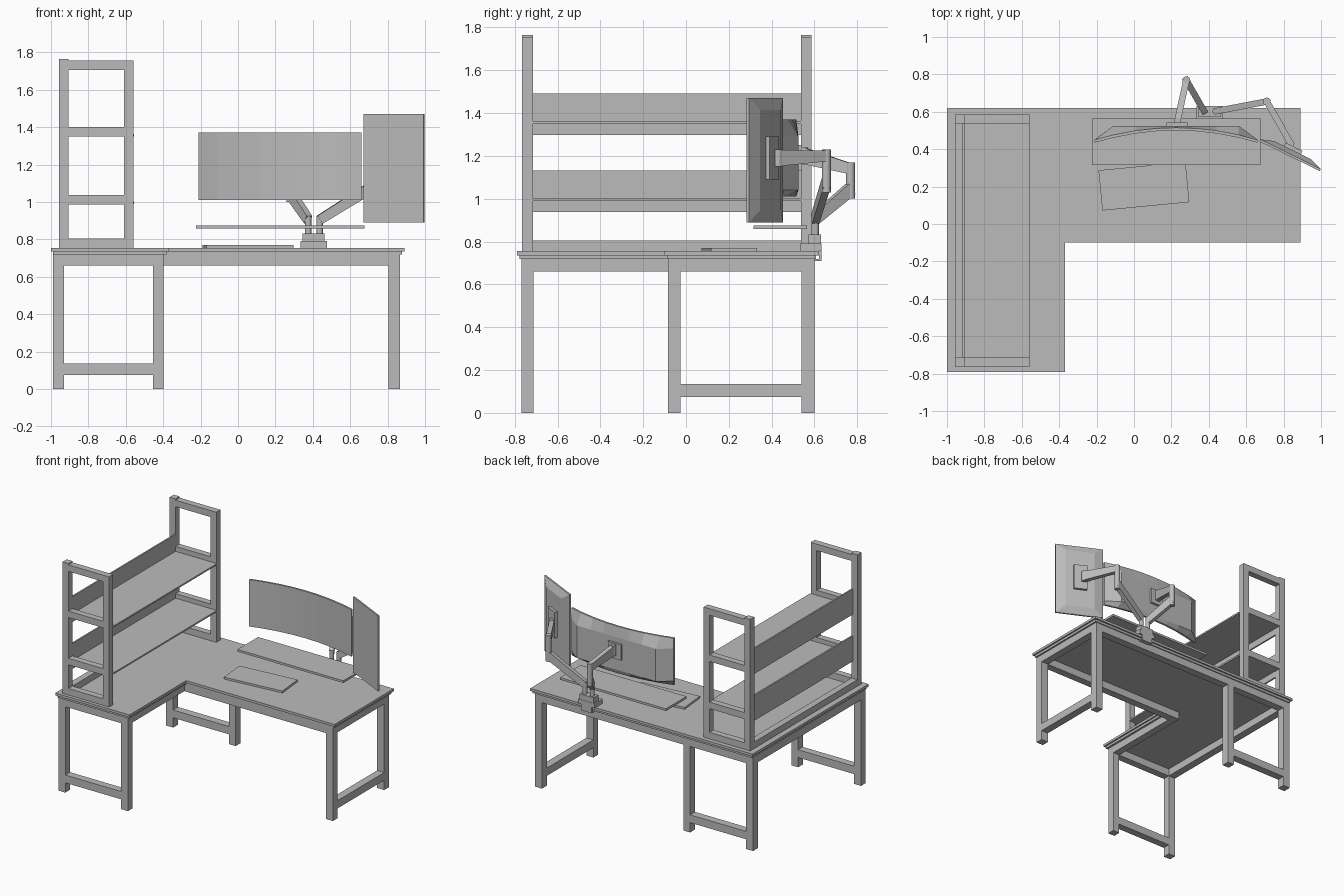
import bpy, bmesh, math
from mathutils import Vector, Matrix

if "Cube" in bpy.data.objects:
    bpy.data.objects.remove(bpy.data.objects["Cube"])

grey = bpy.data.materials.new("plain_grey")
grey.diffuse_color = (0.5, 0.5, 0.5, 1)
grey.use_nodes = True
grey.node_tree.nodes["Principled BSDF"].inputs["Base Color"].default_value = grey.diffuse_color


def finish(name, bm):
    bmesh.ops.recalc_face_normals(bm, faces=bm.faces[:])
    me = bpy.data.meshes.new(name)
    bm.to_mesh(me)
    bm.free()
    me.materials.append(grey)
    ob = bpy.data.objects.new(name, me)
    bpy.context.collection.objects.link(ob)
    return ob


def loft(name, rings):
    """Join rings of points into a capped solid."""
    bm = bmesh.new()
    vs = [[bm.verts.new(p) for p in r] for r in rings]
    n = len(vs[0])
    for a, b in zip(vs, vs[1:]):
        for i in range(n):
            j = (i + 1) % n
            bm.faces.new((a[i], a[j], b[j], b[i]))
    bm.faces.new(vs[0])
    bm.faces.new(vs[-1])
    bmesh.ops.remove_doubles(bm, verts=bm.verts[:], dist=1e-5)
    return finish(name, bm)


def rect_xy(x0, x1, y0, y1, z):
    return [(x0, y0, z), (x1, y0, z), (x1, y1, z), (x0, y1, z)]


def box(name, x0, x1, y0, y1, z0, z1):
    return loft(name, [rect_xy(x0, x1, y0, y1, z0), rect_xy(x0, x1, y0, y1, z1)])


def bar(name, a, b, w, h0, h1):
    """Arm segment between two points, tapering in height."""
    a, b = Vector(a), Vector(b)
    d = b - a
    side = d.cross(Vector((0, 0, 1))).normalized() * w / 2
    up = side.cross(d).normalized()
    return loft(name, [[p - side - up * h / 2, p + side - up * h / 2,
                        p + side + up * h / 2, p - side + up * h / 2]
                       for p, h in ((a, h0), (b, h1))])


def post(name, x, y, z0, z1, r, n=16):
    ob = loft(name, [[(x + r * math.cos(2 * math.pi * i / n),
                       y + r * math.sin(2 * math.pi * i / n), z) for i in range(n)]
                     for z in (z0, z1)])
    for f in ob.data.polygons:
        f.use_smooth = abs(f.normal.z) < 0.5
    return ob


# L-shaped top in two layers
def l_outline(s, z):
    return [(x, y, z) for x, y in (
        (-1 + s, -0.79 + s), (-0.37 - s, -0.79 + s), (-0.37 - s, -0.1 + s),
        (0.89 - s, -0.1 + s), (0.89 - s, 0.62 - s), (-1 + s, 0.62 - s))]


loft("desk_top", [l_outline(0, 0.736), l_outline(0, 0.755)])
loft("desk_under_layer", [l_outline(0.012, 0.718), l_outline(0.012, 0.736)])

# Legs, low crossbars and apron rails
XL, XM, XR = (-0.99, -0.93), (-0.455, -0.398), (0.805, 0.865)
YF, YM, YB = (-0.768, -0.711), (-0.083, -0.025), (0.54, 0.6)
for xs, ys in ((XL, YF), (XM, YF), (XL, YB), (XM, YB), (XR, YM), (XR, YB)):
    box("leg", *xs, *ys, 0, 0.72)
for label, z0, z1 in (("crossbar", 0.075, 0.135), ("apron", 0.66, 0.72)):
    box("front_" + label, XL[1], XM[0], *YF, z0, z1)
    box("back_" + label, XL[1], XM[0], *YB, z0, z1)
    box("right_" + label, *XR, YM[1], YB[0], z0, z1)
box("left_apron", *XL, YF[1], YB[0], 0.66, 0.72)
box("long_back_apron", XM[1], XR[0], *YB, 0.66, 0.72)
box("inner_apron", *XM, YF[1], YM[1], 0.66, 0.72)
box("long_front_apron", XM[1], XR[0], *YM, 0.66, 0.72)

# Shelf unit: two end frames, shelves with back panels
for y0 in (-0.765, 0.536):
    y1 = y0 + 0.05
    box("shelf_rear_post", -0.956, -0.906, y0, y1, 0.755, 1.755)
    box("shelf_post_cap", -0.956, -0.906, y0, y1, 1.755, 1.765)
    box("shelf_front_post", -0.61, -0.56, y0, y1, 0.755, 1.755)
    for z in (0.755, 0.987, 1.35, 1.705):
        box("shelf_end_rail", -0.906, -0.61, y0, y1, z, z + 0.05)
box("shelf_base_rail", -0.956, -0.906, -0.715, 0.536, 0.755, 0.805)
for z in (0.99, 1.35):
    box("shelf_board", -0.906, -0.555, -0.715, 0.536, z, z + 0.012)
    box("shelf_back_panel", -0.918, -0.906, -0.715, 0.536, z - 0.053, z + 0.142)

# Floating riser and turned keyboard
box("riser_board", -0.225, 0.675, 0.315, 0.565, 0.858, 0.875)
kb = box("keyboard", -0.2335, 0.2335, -0.108, 0.108, 0, 0.015)
kb.data.transform(Matrix.Translation((0.053, 0.202, 0.755)) @ Matrix.Rotation(math.radians(5.5), 4, 'Z'))

# Wide curved monitor with raised back housing
rings = []
for t in (-1, -0.77, -0.5, -0.25, 0, 0.25, 0.5, 0.77, 1):
    x, yf = 0.225 + 0.435 * t, 0.5 - 0.065 * t * t
    yb = yf + 0.015
    yh = yb + 0.001 if abs(t) == 1 else 0.525
    rings.append([(x, yf, 1.01), (x, yf, 1.37), (x, yb, 1.37),
                  (x, yh, 1.29), (x, yh, 1.04), (x, yb, 1.01)])
loft("curved_monitor", rings)
box("curved_monitor_mount", 0.175, 0.285, 0.52, 0.542, 1.13, 1.25)


# Upright monitor with tapered back
def rect_xz(hw, z0, z1, y):
    return [(-hw, y, z0), (hw, y, z0), (hw, y, z1), (-hw, y, z1)]


turn = Matrix.Translation((0.8315, 0.3625, 0)) @ Matrix.Rotation(math.radians(-26.2), 4, 'Z')
um = loft("upright_monitor", [rect_xz(0.18, 0.89, 1.47, 0), rect_xz(0.18, 0.89, 1.47, 0.012),
                              rect_xz(0.11, 0.945, 1.415, 0.036)])
mount = box("upright_monitor_mount", -0.05, 0.05, 0.034, 0.056, 1.09, 1.29)
for ob in (um, mount):
    ob.data.transform(turn)

# Desk clamp
box("clamp_base", 0.335, 0.475, 0.535, 0.632, 0.755, 0.79)
box("clamp_block", 0.345, 0.463, 0.572, 0.63, 0.79, 0.832)
box("clamp_back", 0.36, 0.45, 0.62, 0.632, 0.715, 0.755)
box("clamp_jaw", 0.36, 0.45, 0.6, 0.632, 0.71, 0.718)

# Two jointed arms: base, elbow, tip
for side, base, elbow, tip, lo, mid, hi in (
        ("left", (0.375, 0.603), (0.28, 0.768), (0.232, 0.55), 1.0, 1.14, 1.2),
        ("right", (0.437, 0.603), (0.71, 0.655), (0.838, 0.43), 1.03, 1.2, 1.19)):
    post(side + "_arm_column", *base, 0.832, 0.925, 0.017)
    bar(side + "_lower_arm", (*base, 0.905), (*elbow, lo + 0.045), 0.034, 0.05, 0.06)
    post(side + "_elbow", *elbow, lo, mid + 0.03, 0.021)
    bar(side + "_upper_arm", (*elbow, mid), (*tip, hi), 0.034, 0.05, 0.075)
    post(side + "_tip_joint", *tip, hi - 0.04, hi + 0.04, 0.019)
